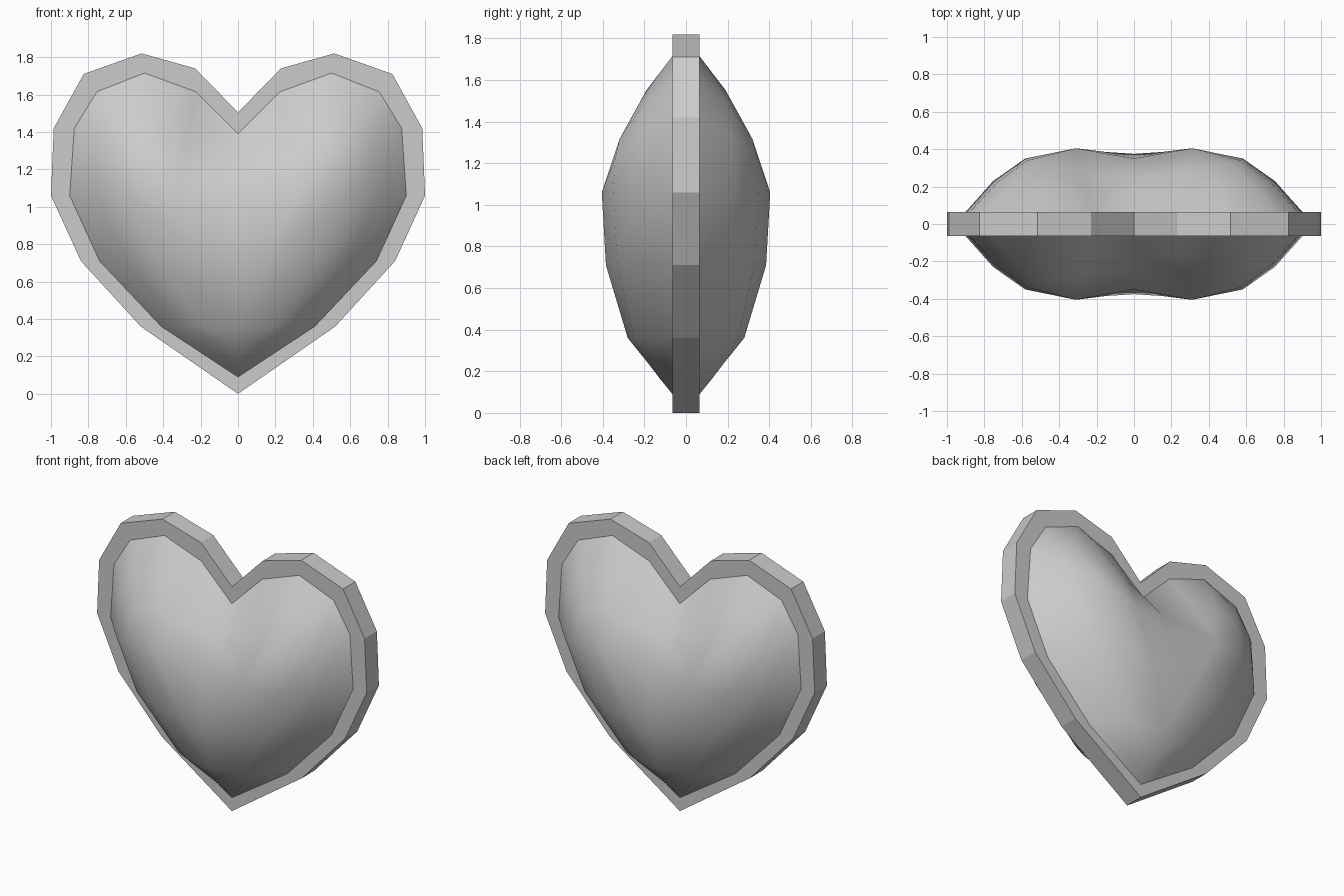
import bpy
import bmesh
from mathutils import Vector

cube = bpy.data.objects.get("Cube")
if cube:
    bpy.data.objects.remove(cube, do_unlink=True)

grey = bpy.data.materials.new("plain_grey")
grey.use_nodes = True
colour = (0.6, 0.6, 0.6, 1)
grey.diffuse_color = colour
grey.node_tree.nodes["Principled BSDF"].inputs["Base Color"].default_value = colour

HALF = 0.065  # half thickness of the rim

# Left half outlines (x, z), from the notch round to the bottom tip
outer = [(0, 1.505), (0.23, 1.74), (0.515, 1.82), (0.825, 1.71), (0.985, 1.42),
         (1.0, 1.06), (0.84, 0.71), (0.52, 0.36), (0, 0)]
inner = [(0, 1.39), (0.225, 1.615), (0.5, 1.715), (0.755, 1.615), (0.875, 1.42),
         (0.9, 1.06), (0.74, 0.71), (0.41, 0.36), (0, 0.09)]


def add_part(name, strips, extra=(), smooth=False):
    """Skin neighbouring strips of points, then mirror the quarter both ways."""
    bm = bmesh.new()
    polys = [[a[j], a[j + 1], b[j + 1], b[j]]
             for a, b in zip(strips, strips[1:]) for j in range(len(a) - 1)]
    for poly in polys + list(extra):
        corners = []
        for p in poly:
            if p not in corners:
                corners.append(p)
        if len(corners) > 2:
            bm.faces.new([bm.verts.new(p) for p in corners])
    bmesh.ops.remove_doubles(bm, verts=bm.verts, dist=0.0005)
    bmesh.ops.recalc_face_normals(bm, faces=bm.faces)
    bm.normal_update()
    if sum(f.normal.y * f.calc_area() for f in bm.faces) > 0:
        bmesh.ops.reverse_faces(bm, faces=bm.faces)
    for f in bm.faces:
        f.smooth = smooth
    mesh = bpy.data.meshes.new(name)
    bm.to_mesh(mesh)
    bm.free()
    mesh.materials.append(grey)
    obj = bpy.data.objects.new(name, mesh)
    bpy.context.collection.objects.link(obj)
    mirror = obj.modifiers.new("mirror", "MIRROR")
    mirror.use_axis = (True, True, False)
    mirror.merge_threshold = 0.001
    return obj


# Flat rim: outer wall and front face
add_part("heart_rim", [
    [(x, 0, z) for x, z in outer],
    [(x, -HALF, z) for x, z in outer],
    [(x, -HALF, z) for x, z in inner],
])

# Puffed dome: spokes run from the inner outline to the crest
notch_crest = (0, -0.35, 1.06)
lobe_peak = (0.31, -0.405, 1.06)
belly = (0.15, -0.385, 0.71)
belly_mid = (0, -0.375, 0.71)
low_crest = (0, -0.28, 0.36)
crest = [notch_crest] + [lobe_peak] * 5 + [belly, low_crest, low_crest]
depths = [(0.15, 0.25), (0.17, 0.275), (0.19, 0.295), (0.21, 0.32), (0.22, 0.34),
          (0.23, 0.35), (0.23, 0.33), (0.19, 0.25), (0.12, 0.18)]

spokes = []
for (x, z), top, (d1, d2) in zip(inner, crest, depths):
    start = Vector((x, -HALF, z))
    spoke = [tuple(start)]
    for t, d in ((0.25, d1), (0.54, d2)):
        p = start.lerp(Vector(top), t)
        spoke.append((p.x, -d, p.z))
    spokes.append(spoke + [top])

add_part("heart_dome", spokes, extra=[
    [notch_crest, lobe_peak, belly, belly_mid],
    [belly, low_crest, belly_mid],
], smooth=True)
